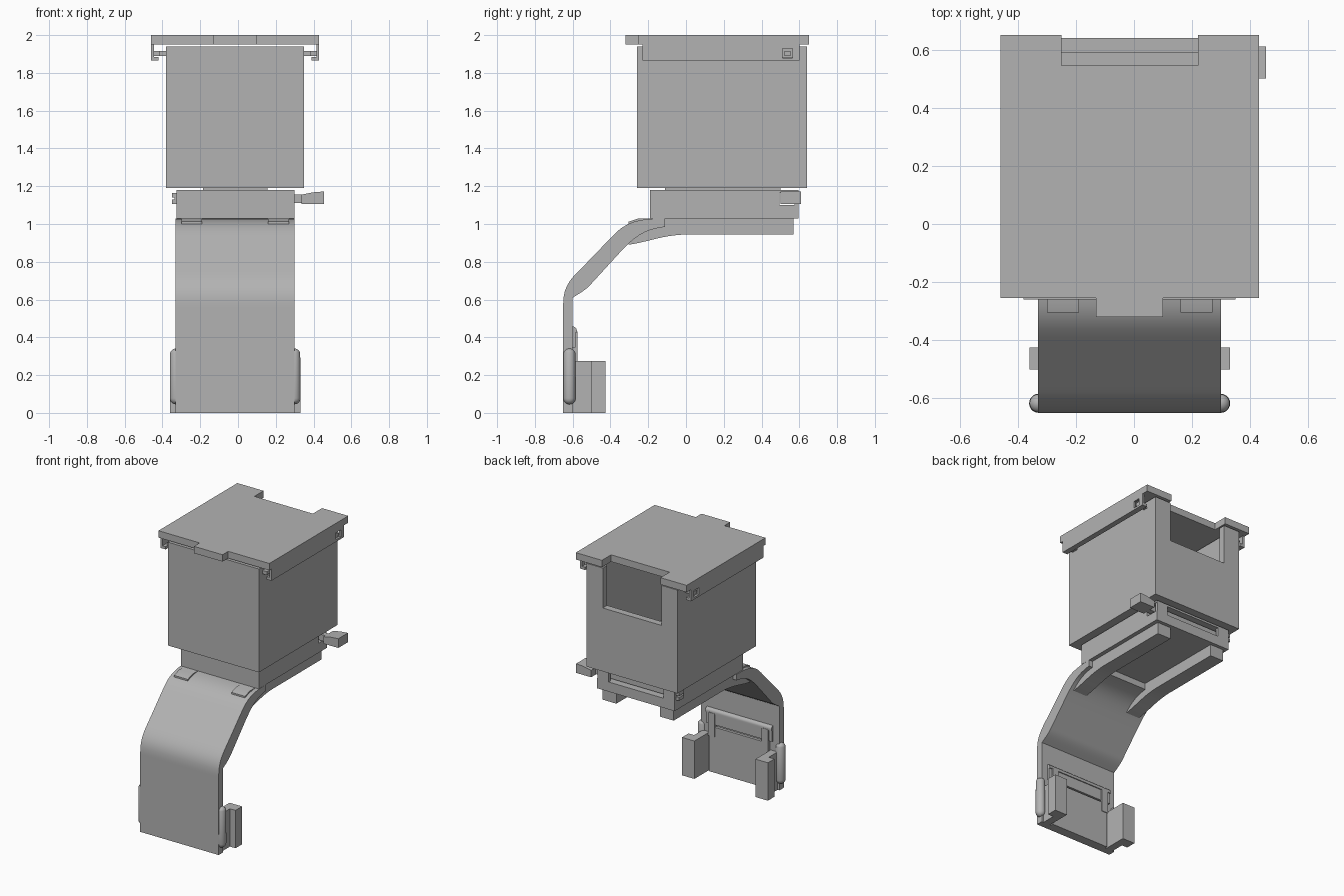
import bpy, bmesh, math
from mathutils import Vector

if "Cube" in bpy.data.objects:
    bpy.data.objects.remove(bpy.data.objects["Cube"])

grey = bpy.data.materials.new("grey")
grey.diffuse_color = (0.45, 0.45, 0.45, 1)
grey.use_nodes = True
grey.node_tree.nodes["Principled BSDF"].inputs["Base Color"].default_value = grey.diffuse_color
CX = -0.015  # mirror plane of the body


def finish(name, bm, smooth=False):
    bmesh.ops.recalc_face_normals(bm, faces=bm.faces)
    me = bpy.data.meshes.new(name)
    bm.to_mesh(me)
    bm.free()
    me.materials.append(grey)
    ob = bpy.data.objects.new(name, me)
    bpy.context.collection.objects.link(ob)
    if smooth:
        bpy.ops.object.select_all(action='DESELECT')
        ob.select_set(True)
        bpy.context.view_layer.objects.active = ob
        bpy.ops.object.shade_smooth_by_angle(angle=math.radians(35))
    return ob


def prism(name, pts, axis, a, b, smooth=False):
    """Extrude a 2D outline along x (points are y,z), y (x,z) or z (x,y)."""
    def put(p, t):
        return {'x': (t, p[0], p[1]), 'y': (p[0], t, p[1]), 'z': (p[0], p[1], t)}[axis]
    bm = bmesh.new()
    f = bm.faces.new([bm.verts.new(put(p, a)) for p in pts])
    r = bmesh.ops.extrude_face_region(bm, geom=[f])
    move = Vector(put((0, 0), b - a))
    bmesh.ops.translate(bm, vec=move, verts=[v for v in r['geom'] if isinstance(v, bmesh.types.BMVert)])
    return finish(name, bm, smooth)


def box(name, x0, x1, y0, y1, z0, z1):
    return prism(name, [(x0, y0), (x1, y0), (x1, y1), (x0, y1)], 'z', z0, z1)


def pair(s, a, b):
    """Two distances from the mirror plane, as an ordered x range on side s."""
    return sorted((CX + s * a, CX + s * b))


def curve(p0, p1, p2, p3, n=8):
    out = []
    for i in range(n + 1):
        t = i / n
        u = 1 - t
        out.append(tuple(u**3 * a + 3*u*u*t * b + 3*u*t*t * c + t**3 * d
                         for a, b, c, d in zip(p0, p1, p2, p3)))
    return out


# Lid with front tab and rear notch
prism("lid", [(-.46, -.255), (-.13, -.255), (-.13, -.32), (.10, -.32), (.10, -.255), (.43, -.255),
              (.43, .65), (.22, .65), (.22, .545), (-.25, .545), (-.25, .65), (-.46, .65)], 'z', 1.95, 2.0)

# Open container: floor, walls and a U-shaped rear wall
box("container_floor", -.38, .35, -.26, .64, 1.19, 1.24)
box("container_front", -.38, .35, -.26, -.21, 1.24, 1.94)
for s in (-1, 1):
    box("container_side", *pair(s, .315, .365), -.21, .59, 1.24, 1.94)
prism("container_back", [(-.38, 1.24), (.35, 1.24), (.35, 1.94), (.22, 1.94), (.22, 1.65),
                         (-.25, 1.65), (-.25, 1.94), (-.38, 1.94)], 'y', .59, .64)

# Lid skirts with a window, inner lip, and container pegs
for s in (-1, 1):
    x = pair(s, .43, .445)
    box("lid_skirt_front", *x, -.23, .51, 1.865, 1.95)
    box("lid_skirt_rear", *x, .565, .60, 1.865, 1.95)
    box("lid_skirt_top", *x, .51, .565, 1.93, 1.95)
    box("lid_skirt_bottom", *x, .51, .565, 1.865, 1.88)
    box("lid_lip", *pair(s, .405, .43), -.23, .60, 1.865, 1.885)
    box("container_peg", *pair(s, .365, .435), .522, .553, 1.89, 1.915)
    box("front_peg", *pair(s, .365, .40), -.22, -.17, 1.89, 1.915)

# Base under the container
box("base_spacer", -.185, .155, -.11, .50, 1.18, 1.19)
box("base_lower", -.325, .30, -.19, .595, 1.03, 1.10)
box("base_upper", -.325, .30, -.19, .495, 1.10, 1.18)
box("rear_cover", -.325, .30, .495, .595, 1.165, 1.18)
for s in (-1, 1):
    box("rear_cheek", *pair(s, .22, .31), .575, .595, 1.10, 1.165)

# Sliding latch with lever
box("slider", -.335, .335, .52, .56, 1.11, 1.155)
for z in (1.105, 1.14):
    box("slider_catch", -.35, -.325, .52, .58, z, z + .025)
prism("lever", [(.335, 1.105), (.455, 1.105), (.455, 1.172), (.40, 1.168), (.335, 1.155)], 'y', .50, .61)

# Curved strap
outer = ([(-.65, 0), (-.65, .56)] + curve((-.65, .58), (-.65, .68), (-.60, .72), (-.53, .79))
         + curve((-.39, .935), (-.32, 1.01), (-.26, 1.03), (-.11, 1.03)))
inner = (curve((-.11, .985), (-.23, .97), (-.27, .93), (-.34, .86))
         + curve((-.50, .685), (-.53, .65), (-.56, .635), (-.60, .61)) + [(-.60, 0)])
prism("strap", outer + inner, 'x', -.33, .30, True)

# Rails whose front ends poke through the strap
rail = ([(.57, 1.03), (.57, .945)] + curve((0, .945), (-.13, .94), (-.2, .905), (-.305, .89))
        + [(-.305, 1.012), (-.25, 1.03)])
for s in (-1, 1):
    prism("rail", rail, 'x', *pair(s, .175, .285), True)

# Clip at the lower end: back plate, rounded top bar, ribs and flanged arms
box("clip_plate", -.25, .22, -.60, -.58, 0, .33)
box("clip_plate_top", -.28, .25, -.60, -.585, .345, .43)
bar = [(-.60, .425)] + [(-.60 + .022 * math.cos(a), .435 + .022 * math.sin(a))
                        for a in [i * math.pi / 16 for i in range(9)]]
bar.insert(1, (-.578, .425))
prism("clip_bar", bar, 'x', -.28, .25, True)
for s in (-1, 1):
    box("clip_rib", *pair(s, .19, .24), -.60, -.575, .26, .43)
    i, o, m = (CX + s * d for d in (.245, .345, .30))
    prism("clip_arm", [(i, -.60), (m, -.60), (m, -.50), (o, -.50), (o, -.425), (i, -.425)], 'z', 0, .275)

    # Rounded side pad
    bm = bmesh.new()
    bmesh.ops.create_uvsphere(bm, u_segments=20, v_segments=10, radius=.033)
    bmesh.ops.translate(bm, vec=(CX + s * .313, -.617, .078), verts=bm.verts)
    for v in bm.verts:
        if v.co.z > .079:
            v.co.z += .23
    finish("side_pad", bm, True)
